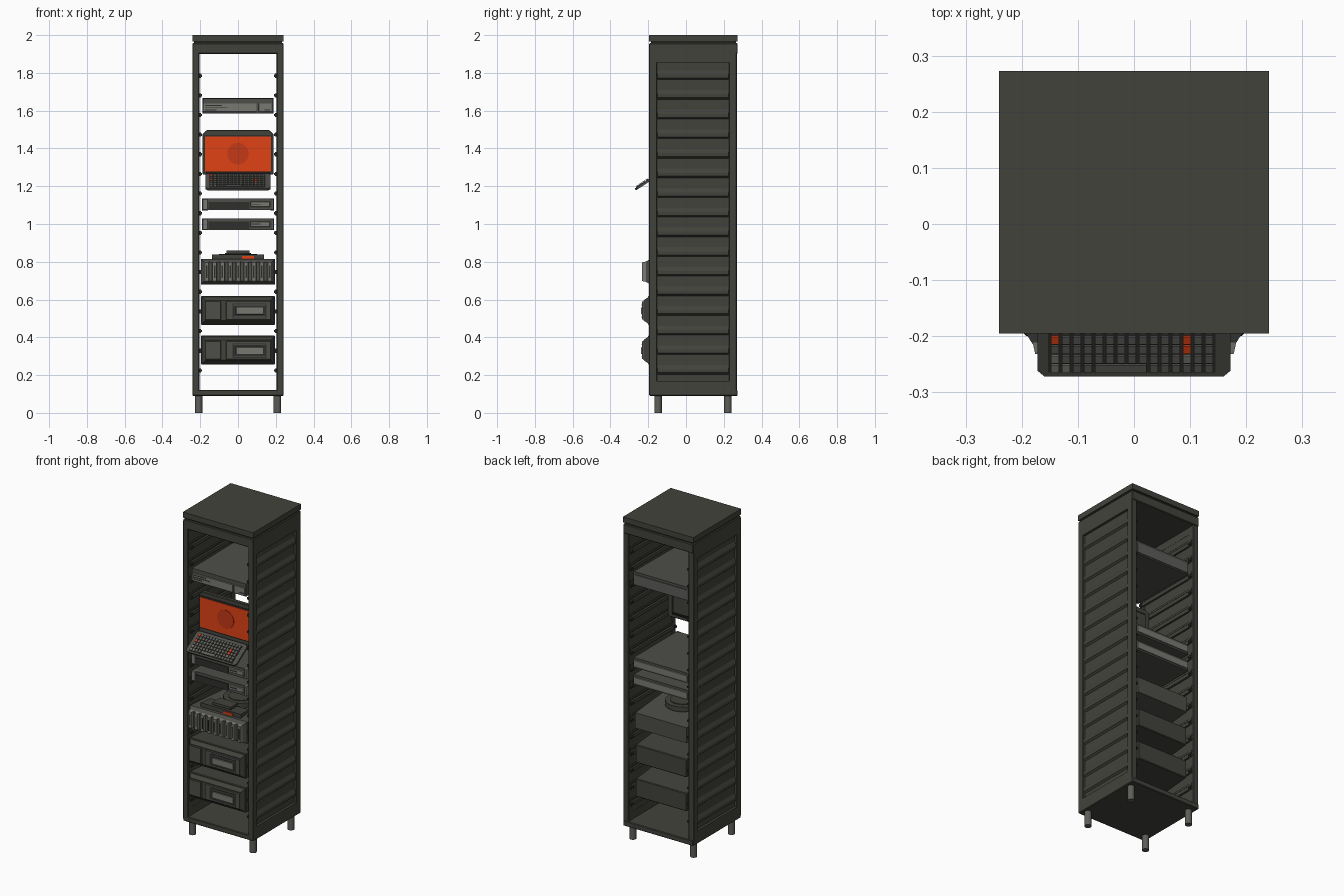
import bpy, bmesh, math
from mathutils import Matrix

old = bpy.data.objects.get("Cube")
if old:
    bpy.data.objects.remove(old)


def material(name, r, g, b):
    m = bpy.data.materials.new(name)
    m.use_nodes = True
    m.diffuse_color = (r, g, b, 1)
    m.node_tree.nodes["Principled BSDF"].inputs["Base Color"].default_value = (r, g, b, 1)
    return m


RACK = material("rack charcoal", .055, .055, .046)
CASE = material("case grey", .075, .075, .066)
DARK = material("dark trim", .028, .028, .025)
LIGHT = material("light grey", .19, .19, .17)
METAL = material("leg metal", .11, .11, .10)
ORANGE = material("orange", .75, .055, .008)
DEEP = material("deep orange", .55, .04, .008)


def block(bm, x0, x1, y0, y1, z0, z1, nose=0, tail=0):
    """Box along y; nose and tail shrink its front and back faces."""
    rings = []
    for y, i in ((y0, nose), (y1, tail)):
        rings.append([bm.verts.new(p) for p in ((x0 + i, y, z0 + i), (x1 - i, y, z0 + i),
                                                (x1 - i, y, z1 - i), (x0 + i, y, z1 - i))])
    a, b = rings
    bm.faces.new(a)
    bm.faces.new(b[::-1])
    for k in range(4):
        n = (k + 1) % 4
        bm.faces.new((a[n], a[k], b[k], b[n]))


def prism(bm, profile, y0, y1):
    """Extrude an x-z outline along y."""
    a = [bm.verts.new((x, y0, z)) for x, z in profile]
    b = [bm.verts.new((x, y1, z)) for x, z in profile]
    bm.faces.new(a)
    bm.faces.new(b[::-1])
    for k in range(len(a)):
        n = (k + 1) % len(a)
        bm.faces.new((a[n], a[k], b[k], b[n]))


def cylinder(bm, x, y, z, r, h, axis="Z", sides=24):
    rot = {"Z": Matrix(), "Y": Matrix.Rotation(math.pi / 2, 4, "X"),
           "X": Matrix.Rotation(math.pi / 2, 4, "Y")}[axis]
    bmesh.ops.create_cone(bm, cap_ends=True, segments=sides, radius1=r, radius2=r, depth=h,
                          matrix=Matrix.Translation((x, y, z)) @ rot)


def finish(name, bm, mat, bevel=0, matrix=None):
    bmesh.ops.recalc_face_normals(bm, faces=bm.faces)
    if bevel:
        bmesh.ops.bevel(bm, geom=bm.edges[:], offset=bevel, segments=1, affect="EDGES")
    me = bpy.data.meshes.new(name)
    bm.to_mesh(me)
    bm.free()
    ob = bpy.data.objects.new(name, me)
    me.materials.append(mat)
    bpy.context.collection.objects.link(ob)
    if matrix:
        ob.matrix_world = matrix
    return ob


def part(name, mat, *boxes, bevel=0, matrix=None):
    bm = bmesh.new()
    for b in boxes:
        block(bm, *b)
    return finish(name, bm, mat, bevel, matrix)


FRONT, BACK, HALF = -.195, .273, .241

# Cabinet shell: floor, ceiling, cap and corner posts
part("cabinet_floor", RACK, (-HALF, HALF, FRONT, BACK, .09, .122), bevel=.004)
part("cabinet_ceiling", RACK, (-HALF, HALF, FRONT, BACK, 1.9, 1.957), bevel=.004)
part("cap_gap", DARK, (-.232, .232, FRONT + .009, BACK - .009, 1.95, 1.972))
part("cabinet_cap", RACK, (-HALF, HALF, FRONT, BACK, 1.966, 2.0))
posts = [(min(s * .205, s * HALF), max(s * .205, s * HALF), y, y + .042, .1, 1.95)
         for s in (-1, 1) for y in (FRONT, BACK - .046)]
part("corner_posts", RACK, *posts, bevel=.003)

# Side walls with frame bars, louvres and inner rails
walls, bars, rails, bolts = [], [], [], []
louvres = bmesh.new()
for s in (-1, 1):
    def span(a, b):
        return (min(s * a, s * b), max(s * a, s * b))
    walls.append((*span(.208, .226), FRONT + .02, BACK - .02, .1, 1.92))
    bars += [(*span(.207, HALF), FRONT + .03, BACK - .03, z0, z1)
             for z0, z1 in ((.1, .17), (1.855, 1.93))]
    for i in range(16):
        z = .225 + i * .104
        prism(louvres, [(s * x, z + dz) for x, dz in
                        ((.225, -.022), (.237, -.012), (.237, .006), (.225, .03))], -.152, .226)
        rails.append((*span(.196, .209), -.18, .255, z - .011, z + .011))
        rails.append((*span(.203, .209), -.18, .255, z + .018, z + .03))
        bolts += [(*span(.19, .2), y, y + .02, z - .006, z + .006) for y in (-.185, .24)]
part("side_walls", RACK, *walls)
part("side_frame_bars", RACK, *bars)
finish("side_louvres", louvres, RACK)
part("inner_rails", RACK, *rails)
part("rail_bolts", DARK, *bolts)

# Feet
bm = bmesh.new()
for x in (-.208, .208):
    for y in (-.148, .222):
        cylinder(bm, x, y, .05, .02, .1, sides=16)
feet = finish("feet", bm, METAL, bevel=0)
for f in feet.data.polygons:
    f.use_smooth = abs(f.normal.z) < .5

# Top server
part("server_case", CASE, (-.193, .193, -.185, .245, 1.578, 1.672, .008, .006))
part("server_front_panel", LIGHT, (-.185, .10, -.19, -.18, 1.592, 1.640, .003),
     (.108, .18, -.19, -.18, 1.592, 1.640, .003))
part("server_front_slots", DARK, *[(x, x + w, -.192, -.188, z, z + .004)
     for x, w, z in ((-.175, .09, 1.625), (-.175, .12, 1.613), (-.175, .06, 1.602), (.14, .03, 1.602))])
part("server_rear_strip", METAL, (-.18, .18, .24, .249, 1.592, 1.65))

# Monitor with chamfered corners
bm = bmesh.new()
c, w, z0, z1 = .022, .188, 1.262, 1.497
prism(bm, [(-w, z0), (w, z0), (w, z1 - c), (w - c, z1), (c - w, z1), (-w, z1 - c)], -.115, -.09)
finish("monitor_frame", bm, RACK, bevel=.003)
part("monitor_back", RACK, (-.16, .16, -.092, -.045, 1.28, 1.47, 0, .04))
part("monitor_bezel", DARK, (-.181, .181, -.118, -.112, 1.272, 1.472))
part("monitor_screen", ORANGE, (-.175, .175, -.121, -.115, 1.278, 1.464))
bm = bmesh.new()
cylinder(bm, 0, -.1215, 1.372, .057, .004, "Y", 32)
finish("screen_disc", bm, DEEP)
bm = bmesh.new()
cylinder(bm, 0, -.125, 1.262, .014, .34, "X", 12)
finish("monitor_hinge", bm, DARK)

# Tilted keyboard, modelled flat and then placed
tilt = Matrix.Translation((0, -.265, 1.178)) @ Matrix.Rotation(math.radians(33), 4, "X")
bm = bmesh.new()
block(bm, -.172, .172, 0, .148, 0, .012)
corners = [e for e in bm.edges if abs(e.verts[0].co.z - e.verts[1].co.z) > .01]
bmesh.ops.bevel(bm, geom=corners, offset=.012, segments=1, affect="EDGES")
finish("keyboard_base", bm, CASE, matrix=tilt)
part("keyboard_well", DARK, (-.153, .145, .009, .132, .011, .0135), matrix=tilt)
keys = {DARK: [], METAL: [], LIGHT: [], ORANGE: []}
for row in range(6):
    for col in range(15):
        x, v = -.149 + col * .0196, .012 + row * .02
        if row == 0 and 4 <= col <= 8:
            continue
        kind = METAL
        if (row, col) in ((3, 0), (2, 12), (3, 12), (5, 0)):
            kind = ORANGE
        elif (row, col) in ((1, 0), (1, 12), (0, 0), (0, 1)):
            kind = LIGHT
        keys[kind].append((x, x + .016, v, v + .016, .013, .02, .001, .001))
keys[METAL].append((-.149 + 4 * .0196, -.149 + 9 * .0196 - .004, .012, .028, .013, .02, .001, .001))
for mat, boxes in keys.items():
    if boxes:
        part("keys_" + mat.name.replace(" ", "_"), mat, *boxes, matrix=tilt)

# Two slim drive units
for n, z in enumerate((.962, 1.067)):
    tag = "_%d" % (n + 1)
    part("slim_unit_case" + tag, CASE, (-.193, .193, -.18, .245, z, z + .073, .006, .006))
    part("slim_unit_ears" + tag, LIGHT, (-.19, -.158, -.188, -.17, z + .005, z + .068, .004),
         (.172, .19, -.188, -.17, z + .005, z + .068, .004))
    part("slim_unit_front" + tag, DARK, (-.155, .06, -.184, -.176, z + .012, z + .05))
    part("slim_unit_drive" + tag, LIGHT, (.065, .17, -.188, -.176, z + .022, z + .052, .003))
    part("slim_unit_slot" + tag, DARK, (.075, .12, -.19, -.186, z + .035, z + .04))
    part("slim_unit_rear" + tag, LIGHT, (-.185, .185, .24, .25, z + .014, z + .055, 0, .003))

# Drive array with bays, top block and turntable
part("array_case", CASE, (-.196, .196, -.19, .245, .68, .815, 0, .02))
part("array_nose", CASE, (-.196, .196, -.218, -.19, .68, .815, .018))
part("array_bays", LIGHT, *[(x, x + .036, -.232, -.195, .69, .805, .008)
     for x in (-.184 + i * .0417 for i in range(9))])
part("array_bay_grips", DARK, *[(x + .014, x + .022, -.234, -.23, .715, .78)
     for x in (-.184 + i * .0417 for i in range(9))])
part("array_top_block", RACK, (-.142, .142, -.17, -.08, .81, .843, .004, .01),
     (-.065, .065, -.16, -.09, .84, .862, .003, .003))
part("array_top_button", ORANGE, (.02, .085, -.176, -.168, .815, .83))
bm = bmesh.new()
cylinder(bm, 0, .03, .826, .1, .03, sides=32)
cylinder(bm, 0, .03, .842, .07, .008, sides=32)
finish("array_turntable", bm, RACK)

# Two large power units
for n, z in enumerate((.255, .465)):
    tag = "_%d" % (n + 1)
    part("power_unit_case" + tag, RACK, (-.196, .196, -.2, .245, z, z + .155, 0, .022), bevel=.004)
    part("power_unit_nose" + tag, RACK, (-.193, .193, -.224, -.195, z + .004, z + .151, .02))
    part("power_unit_hatch" + tag, CASE, (-.18, -.085, -.232, -.2, z + .022, z + .132, .008),
         (-.07, .18, -.232, -.2, z + .022, z + .132, .008))
    part("power_unit_recess" + tag, DARK, (-.03, .15, -.234, -.23, z + .035, z + .113))
    part("power_unit_panel" + tag, LIGHT, (-.012, .135, -.238, -.23, z + .055, z + .095, .003))
    part("power_unit_vents" + tag, METAL, *[(-.025, .145, -.236, -.23, z + h, z + h + .004)
         for h in (.04, .104)])
